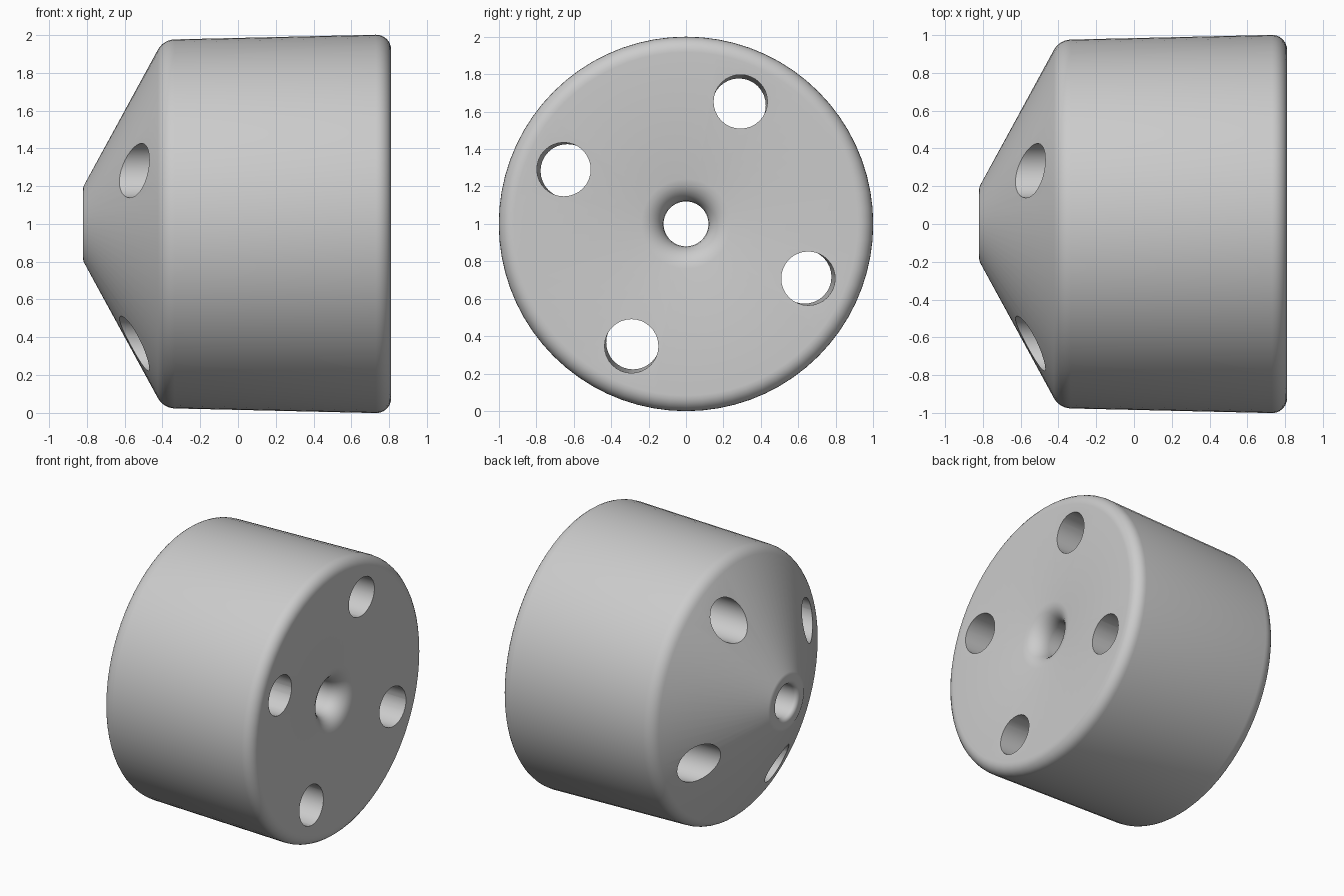
import bpy, bmesh, math
from mathutils import Vector, Matrix

if "Cube" in bpy.data.objects:
    bpy.data.objects.remove(bpy.data.objects["Cube"], do_unlink=True)

grey = bpy.data.materials.new("plain_grey")
grey.use_nodes = True
colour = (0.6, 0.6, 0.6, 1)
grey.diffuse_color = colour
grey.node_tree.nodes["Principled BSDF"].inputs["Base Color"].default_value = colour


def add_object(name, bm):
    mesh = bpy.data.meshes.new(name)
    bmesh.ops.recalc_face_normals(bm, faces=bm.faces)
    bm.to_mesh(mesh)
    bm.free()
    mesh.materials.append(grey)
    obj = bpy.data.objects.new(name, mesh)
    bpy.context.collection.objects.link(obj)
    return obj


def fillet(before, corner, after, size, steps=6):
    """Points rounding a corner, starting and ending 'size' away from it."""
    b, c, a = Vector(before), Vector(corner), Vector(after)
    p, q = c + (b - c).normalized() * size, c + (a - c).normalized() * size
    ts = [i / steps for i in range(steps + 1)]
    # weighted quadratic curve, which gives a true circular arc
    w = math.cos((math.pi - (b - c).angle(a - c)) / 2)
    return [(p * (1 - t) ** 2 + c * 2 * w * t * (1 - t) + q * t * t)
            / ((1 - t) ** 2 + 2 * w * t * (1 - t) + t * t) for t in ts]


# Closed profile (x along the axis, radius) with the rounding of each corner
corners = [
    ((-0.82, 0.12), 0.03),   # bore at the tip
    ((-0.82, 0.195), 0.015),  # rim of the tip
    ((-0.395, 0.975), 0.06),  # shoulder
    ((0.815, 1.003), 0.085),  # outer rim
    ((0.767, 0.12), 0.12),   # bore in the dished face
]
points = [c[0] for c in corners]
profile = []
for i, (corner, size) in enumerate(corners):
    profile += fillet(points[i - 1], corner, points[(i + 1) % len(points)], size)

# Body turned about the x axis
bm = bmesh.new()
verts = [bm.verts.new((p.x, 0, p.y)) for p in profile]
edges = [bm.edges.new((v, verts[(i + 1) % len(verts)])) for i, v in enumerate(verts)]
bmesh.ops.spin(bm, geom=verts + edges, cent=(0, 0, 0), axis=(1, 0, 0),
               angle=math.tau, steps=72, use_merge=True)
bmesh.ops.remove_doubles(bm, verts=bm.verts, dist=0.0001)
bmesh.ops.translate(bm, verts=bm.verts, vec=(0, 0, 1))
body = add_object("turned_body", bm)

# Four through holes, leaning slightly inward toward the tip
bm = bmesh.new()
start = math.atan2(0.65, 0.29)
for i in range(4):
    a = start + i * math.pi / 2
    radial = Vector((0, math.cos(a), math.sin(a)))
    near = radial * 0.718 + Vector((0.95, 0, 1))
    far = radial * 0.686 + Vector((-0.95, 0, 1))
    turn = (near - far).to_track_quat('Z', 'Y').to_matrix().to_4x4()
    bmesh.ops.create_cone(bm, cap_ends=True, segments=32, radius1=0.144, radius2=0.144,
                          depth=(near - far).length,
                          matrix=Matrix.Translation((near + far) / 2) @ turn)
cutter = add_object("hole_cutter", bm)
cutter.hide_render = True

bpy.ops.object.select_all(action='DESELECT')
bpy.context.view_layer.objects.active = body
body.select_set(True)
cut = body.modifiers.new("holes", 'BOOLEAN')
cut.operation = 'DIFFERENCE'
cut.solver = 'EXACT'
cut.object = cutter
bpy.ops.object.modifier_apply(modifier=cut.name)
bpy.data.objects.remove(cutter, do_unlink=True)

bpy.ops.object.shade_smooth_by_angle(angle=math.radians(30))
